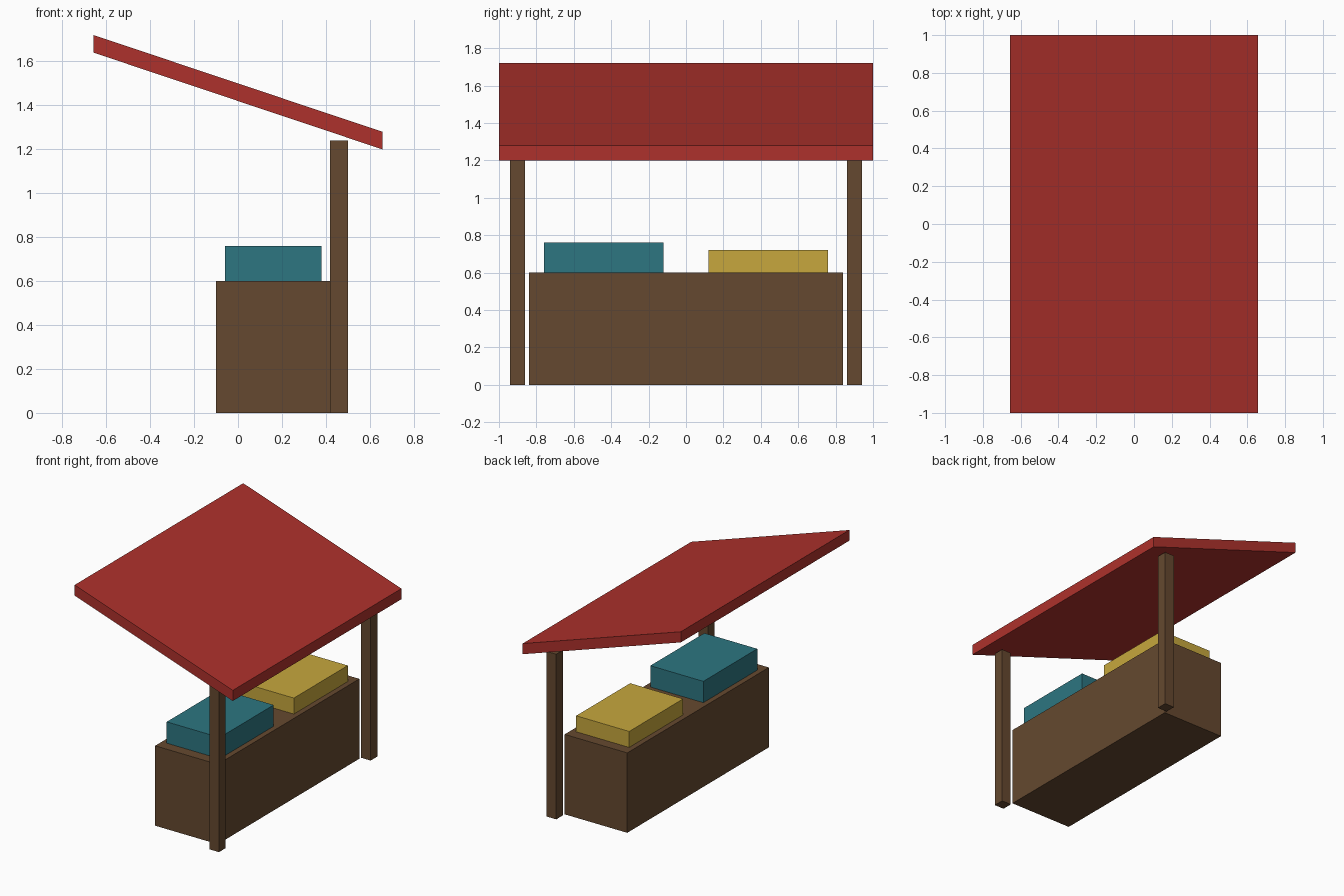
import bpy

if "Cube" in bpy.data.objects:
    bpy.data.objects.remove(bpy.data.objects["Cube"])


def material(name, color):
    m = bpy.data.materials.new(name)
    m.diffuse_color = (*color, 1)
    m.use_nodes = True
    m.node_tree.nodes["Principled BSDF"].inputs["Base Color"].default_value = m.diffuse_color
    return m


WOOD = material("wood", (0.13, 0.066, 0.029))
RED = material("red_roof", (0.42, 0.031, 0.025))
TEAL = material("teal", (0.026, 0.18, 0.22))
YELLOW = material("yellow", (0.57, 0.39, 0.047))


def box(name, lo, hi, mat):
    """Box spanning two opposite corners."""
    bpy.ops.mesh.primitive_cube_add(size=1)
    ob = bpy.context.object
    ob.name = name
    for v in ob.data.vertices:
        v.co = [(a + b) / 2 + c * (b - a) for a, b, c in zip(lo, hi, v.co)]
    ob.data.materials.append(mat)
    return ob


# Counter
box("counter", (-0.1, -0.84, 0), (0.42, 0.84, 0.6), WOOD)

# Goods on the counter
box("teal_crate", (-0.06, -0.76, 0.6), (0.38, -0.12, 0.76), TEAL)
box("yellow_crate", (-0.06, 0.12, 0.6), (0.38, 0.76, 0.72), YELLOW)

# Roof posts, one at each end
for side, y in (("front", -0.9), ("back", 0.9)):
    box(side + "_post", (0.42, y - 0.04, 0), (0.5, y + 0.04, 1.24), WOOD)

# Sloping roof: a slab sheared so its ends stay vertical
HALF = 0.657
roof = box("roof", (-HALF, -1, 1.42), (HALF, 1, 1.5), RED)
for v in roof.data.vertices:
    v.co.z -= 0.22 * v.co.x / HALF
